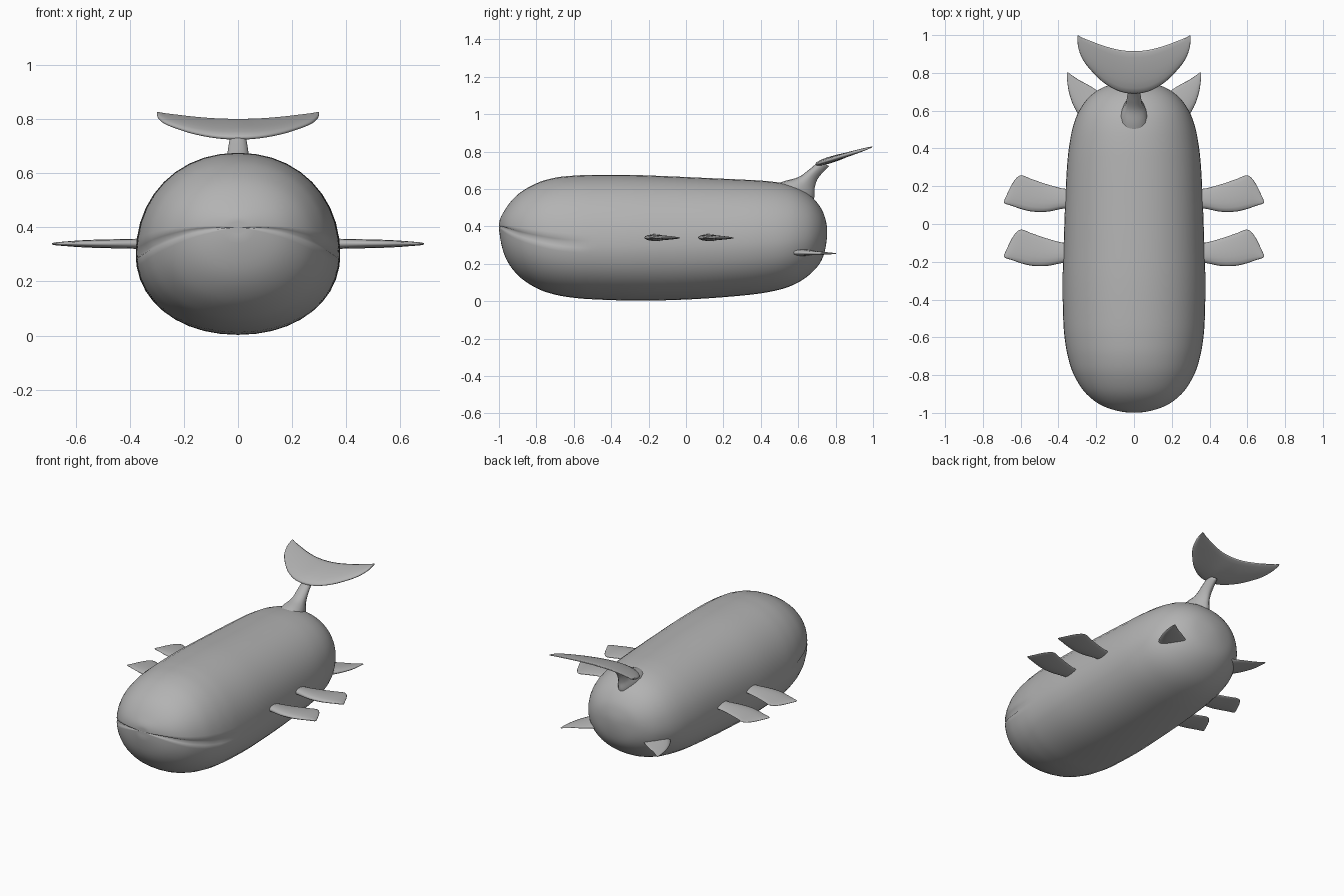
import bpy, bmesh, math
from mathutils import Vector

if "Cube" in bpy.data.objects:
    bpy.data.objects.remove(bpy.data.objects["Cube"])

skin = bpy.data.materials.new("grey skin")
skin.diffuse_color = (0.45, 0.45, 0.45, 1)
skin.use_nodes = True
skin.node_tree.nodes["Principled BSDF"].inputs["Base Color"].default_value = skin.diffuse_color


def catmull(p, steps):
    """Smooth curve through p[1:-1]; works for vectors of any size."""
    out = []
    for i in range(1, len(p) - 2):
        a, b, c, d = p[i - 1:i + 3]
        for k in range(steps):
            t = k / steps
            out.append(0.5 * (2 * b + (c - a) * t + (2 * a - 5 * b + 4 * c - d) * t * t
                              + (3 * b - a - 3 * c + d) * t ** 3))
    return out + [p[-2]]


def skin_rings(bm, rings):
    """Join closed rings of vertices with quads."""
    for r, s in zip(rings, rings[1:]):
        n = len(r)
        for i in range(n):
            j = (i + 1) % n
            bm.faces.new((r[i], r[j], s[j], s[i]))


def finish(name, bm, mirror=False):
    bmesh.ops.recalc_face_normals(bm, faces=bm.faces)
    me = bpy.data.meshes.new(name)
    bm.to_mesh(me)
    bm.free()
    me.materials.append(skin)
    me.shade_smooth()
    ob = bpy.data.objects.new(name, me)
    bpy.context.collection.objects.link(ob)
    if mirror:
        ob.modifiers.new("mirror", 'MIRROR').use_mirror_merge = False
    return ob


def blade(name, sections, axis, mirror=False, sides=16):
    """Loft of teardrop sections: leading point, trailing point, thickness along axis."""
    pts = [Vector((*a, *b, t)) for a, b, t in sections]
    pts = [2 * pts[0] - pts[1]] + pts + [2 * pts[-1] - pts[-2]]
    bm = bmesh.new()
    rings = []
    for v in catmull(pts, 6):
        a, b, th = Vector(v[0:3]), Vector(v[3:6]), max(v[6], 0.004)
        ring = []
        for i in range(sides):
            ang = 2 * math.pi * i / sides
            c, s = math.cos(ang), math.sin(ang)
            co = (a + b) / 2 + (a - b) / 2 * c + axis * (th / 2 * s * (1 + 0.35 * c))
            ring.append(bm.verts.new(co))
        rings.append(ring)
    skin_rings(bm, rings)
    bm.faces.new(rings[0])
    bm.faces.new(rings[-1])
    return finish(name, bm, mirror)


# Body: y, bottom, top, half width, height of widest line (the mouth at the front)
stations = [
    (-1.00, .40, .40, 0, .40), (-.97, .245, .485, .15, .39), (-.90, .14, .57, .252, .363),
    (-.80, .07, .63, .318, .336), (-.70, .035, .66, .351, .316), (-.60, .018, .671, .368, .305),
    (-.50, .010, .675, .375, .300), (-.30, .003, .675, .378, .300), (-.10, .005, .668, .372, .305),
    (.10, .014, .659, .365, .31), (.30, .03, .650, .355, .315), (.42, .045, .643, .342, .32),
    (.52, .067, .630, .322, .325), (.60, .10, .605, .29, .335), (.67, .15, .56, .24, .345),
    (.72, .21, .50, .17, .36), (.745, .28, .44, .09, .37), (.755, .37, .37, 0, .37)]
pts = [Vector(s) for s in stations]


def past_pole(p):
    return Vector((p[0], p[2], p[1], -p[3], p[4]))


curve = catmull([past_pole(pts[1])] + pts + [past_pole(pts[-2])], 5)
half = [0, .05, .14] + [.14 + (math.pi - .28) * i / 18 for i in range(1, 18)]
half += [math.pi - .14, math.pi - .05]
angles = half + [a + math.pi for a in half]


def soft(v):
    return math.copysign(abs(v) ** 0.95, v)


bm = bmesh.new()
rings = []
for y, zb, zt, w, mid in curve[1:-1]:
    ring = []
    for a in angles:
        s = soft(math.sin(a))
        ring.append(bm.verts.new((w * soft(math.cos(a)), y,
                                  mid + s * ((zt - mid) if s > 0 else (mid - zb)))))
    rings.append(ring)
skin_rings(bm, rings)
nose = bm.verts.new((0, curve[0][0], curve[0][4]))
rear = bm.verts.new((0, curve[-1][0], curve[-1][4]))
for pole, ring in ((nose, rings[0]), (rear, rings[-1])):
    for i in range(len(ring)):
        bm.faces.new((pole, ring[i], ring[(i + 1) % len(ring)]))
# Mouth groove pressed in along the widest line
bmesh.ops.recalc_face_normals(bm, faces=bm.faces)
bm.normal_update()
for ring in rings:
    for v in (ring[0], ring[len(half)]):
        depth = 0.014 * min(1, max(0, (-0.50 - v.co.y) / 0.2))
        v.co -= v.normal * depth
nose.co.y += 0.006
finish("body", bm)

# Side fins: two matching pairs
up = Vector((0, 0, 1))
for name, dy in (("front_fins", 0), ("middle_fins", .287)):
    plan = [(.30, -.205, -.10, .042), (.37, -.205, -.10, .036), (.46, -.222, -.077, .032),
            (.54, -.221, -.05, .028), (.60, -.207, -.03, .022), (.64, -.193, -.066, .016),
            (.675, -.182, -.135, .010), (.688, -.175, -.165, .004)]
    blade(name, [((x, a + dy, .34), (x, b + dy, .338), t) for x, a, b, t in plan], up, True)

# Small pointed rear fins
blade("rear_fins", [
    ((.24, .50, .262), (.12, .64, .262), .06), ((.288, .57, .26), (.18, .695, .26), .036),
    ((.322, .63, .258), (.235, .732, .258), .024), ((.345, .70, .256), (.295, .765, .256), .016),
    ((.355, .77, .255), (.335, .792, .255), .008), ((.355, .80, .254), (.350, .803, .254), .004)],
    up, True)

# Tail stalk rising out of the back
blade("tail_stalk", [
    ((0, .42, .60), (0, .66, .48), .17), ((0, .52, .640), (0, .685, .55), .13),
    ((0, .60, .663), (0, .688, .605), .085), ((0, .66, .705), (0, .708, .66), .07),
    ((0, .71, .748), (0, .765, .722), .055)], Vector((1, 0, 0)))

# Tail fluke: crescent lying in a plane that climbs to the rear
plan = [(0, .69, .915, .034), (.08, .703, .922, .030), (.16, .748, .943, .026),
        (.225, .81, .967, .022), (.27, .868, .985, .018), (.293, .925, .997, .013),
        (.300, .97, .998, .007)]
plan = [(-x, a, b, t) for x, a, b, t in plan[:0:-1]] + plan


def climb(y):
    return .73 + .31 * (y - .69)


blade("tail_fluke", [((x, a, climb(a)), (x, b, climb(b)), t) for x, a, b, t in plan],
      Vector((0, -.3, .954)))
